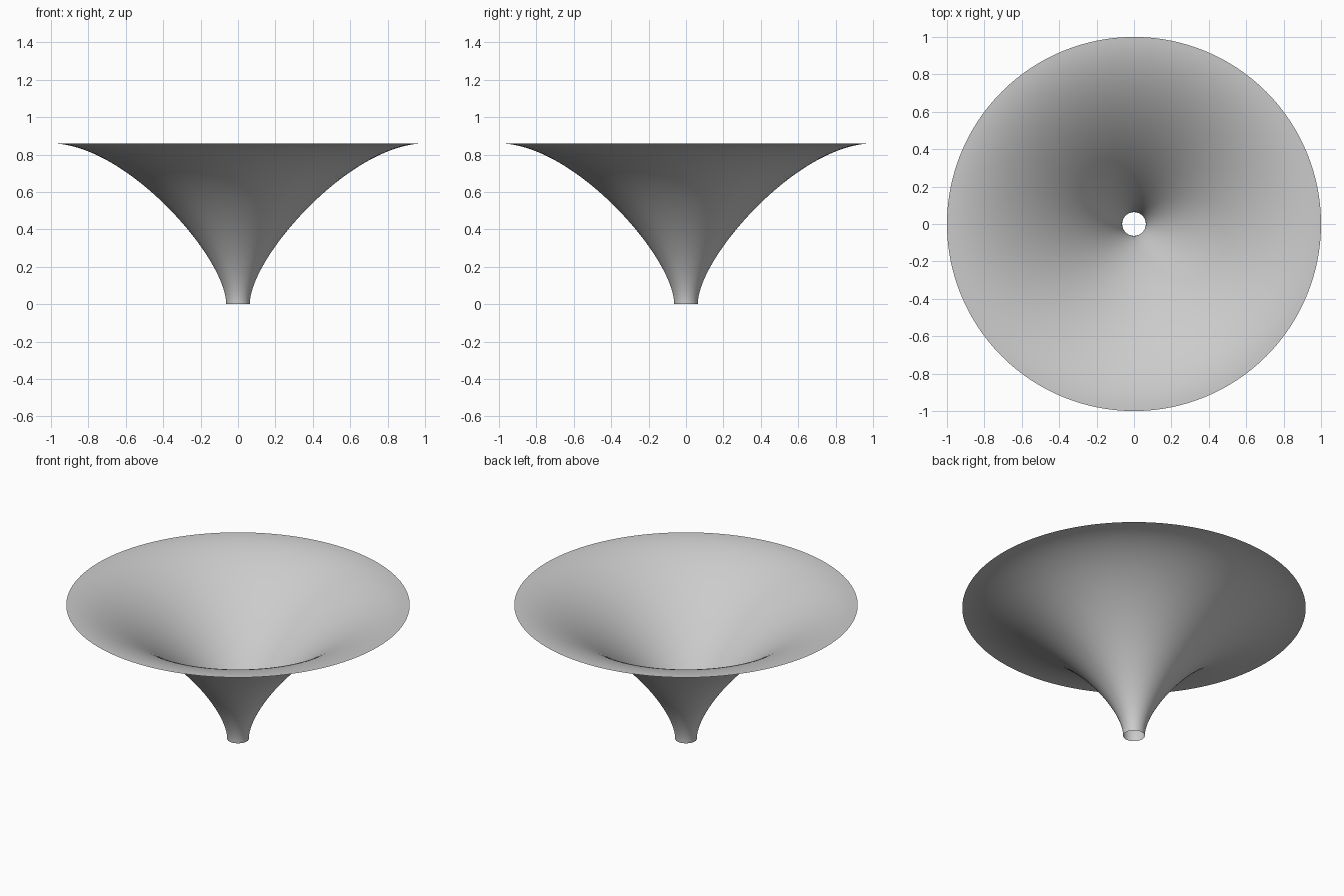
import bpy
import bmesh
import math
from mathutils import Vector
from mathutils.geometry import interpolate_bezier

cube = bpy.data.objects.get("Cube")
if cube:
    bpy.data.objects.remove(cube, do_unlink=True)

SEGMENTS = 128
HEIGHT = 0.86
THROAT = 0.063

# Plain grey shell
grey = bpy.data.materials.new("plain grey")
grey.use_nodes = True
colour = (0.6, 0.6, 0.6, 1)
grey.diffuse_color = colour
grey.node_tree.nodes["Principled BSDF"].inputs["Base Color"].default_value = colour

# Flare profile: upright at the throat, level at the rim
profile = interpolate_bezier(
    Vector((THROAT, 0, 0)), Vector((THROAT, 0, 0.25)),
    Vector((0.6, 0, HEIGHT)), Vector((1, 0, HEIGHT)), 49)

# Open, thin flare spun from the profile
bm = bmesh.new()
verts = [bm.verts.new(p) for p in profile]
edges = [bm.edges.new(pair) for pair in zip(verts, verts[1:])]
bmesh.ops.spin(bm, geom=verts + edges, cent=(0, 0, 0), axis=(0, 0, 1),
               angle=math.tau, steps=SEGMENTS, use_merge=True)
bmesh.ops.remove_doubles(bm, verts=bm.verts, dist=0.0001)
bmesh.ops.recalc_face_normals(bm, faces=bm.faces)
if sum(f.normal.z for f in bm.faces) < 0:
    bmesh.ops.reverse_faces(bm, faces=bm.faces)
for face in bm.faces:
    face.smooth = True

mesh = bpy.data.meshes.new("flared_funnel")
bm.to_mesh(mesh)
bm.free()
mesh.materials.append(grey)
funnel = bpy.data.objects.new("flared_funnel", mesh)
bpy.context.collection.objects.link(funnel)
